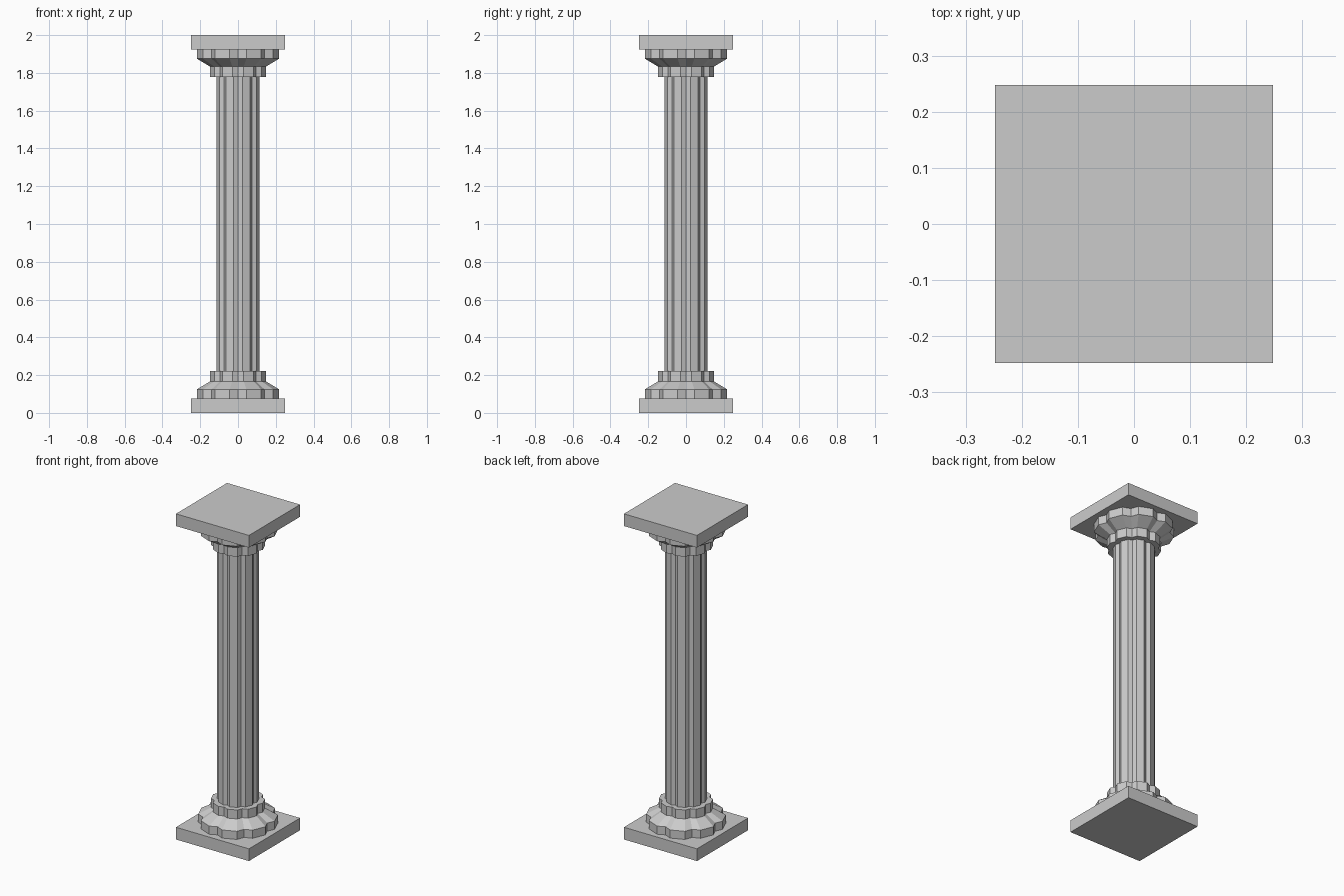
import bpy, bmesh, math

if "Cube" in bpy.data.objects:
    bpy.data.objects.remove(bpy.data.objects["Cube"])

LOBES = 8
HALF = math.radians(11)   # half width of each flat lobe
VALLEY = 0.89             # groove radius relative to lobe radius


def outline(r, z):
    """Eight blunt lobes with grooves between, grooves on the axes."""
    pts = []
    step = 2 * math.pi / LOBES
    for i in range(LOBES):
        a = i * step
        for ang, rad in ((a, r * VALLEY),
                         (a + step / 2 - HALF, r),
                         (a + step / 2 + HALF, r)):
            pts.append((rad * math.cos(ang), rad * math.sin(ang), z))
    return pts


def finish(name, bm):
    bmesh.ops.recalc_face_normals(bm, faces=bm.faces)
    mesh = bpy.data.meshes.new(name)
    bm.to_mesh(mesh)
    bm.free()
    obj = bpy.data.objects.new(name, mesh)
    bpy.context.collection.objects.link(obj)
    return obj


def fluted(name, profile):
    """Loft the lobed outline through (radius, z) pairs and cap both ends."""
    bm = bmesh.new()
    rings = [[bm.verts.new(p) for p in outline(r, z)] for r, z in profile]
    n = len(rings[0])
    for low, high in zip(rings, rings[1:]):
        for i in range(n):
            j = (i + 1) % n
            bm.faces.new((low[i], low[j], high[j], high[i]))
    bm.faces.new(rings[0][::-1])
    bm.faces.new(rings[-1])
    return finish(name, bm)


def slab(name, half, z0, z1):
    bm = bmesh.new()
    bmesh.ops.create_cube(bm, size=1)
    for v in bm.verts:
        v.co.x *= 2 * half
        v.co.y *= 2 * half
        v.co.z = z0 if v.co.z < 0 else z1
    return finish(name, bm)


# Base and capital share the same parts, flipped about mid height
for label, flip in (("base", False), ("capital", True)):
    def h(z):
        return 2 - z if flip else z
    slab(label + "_plinth", 0.248, *sorted((h(0), h(0.075))))
    fluted(label + "_moulding",
           [(0.222, h(0.075)), (0.222, h(0.125)), (0.15, h(0.167))])
    fluted(label + "_collar", [(0.15, h(0.167)), (0.15, h(0.222))])

# Shaft between the two collars
fluted("shaft", [(0.1165, 0.222), (0.1165, 1.778)])
